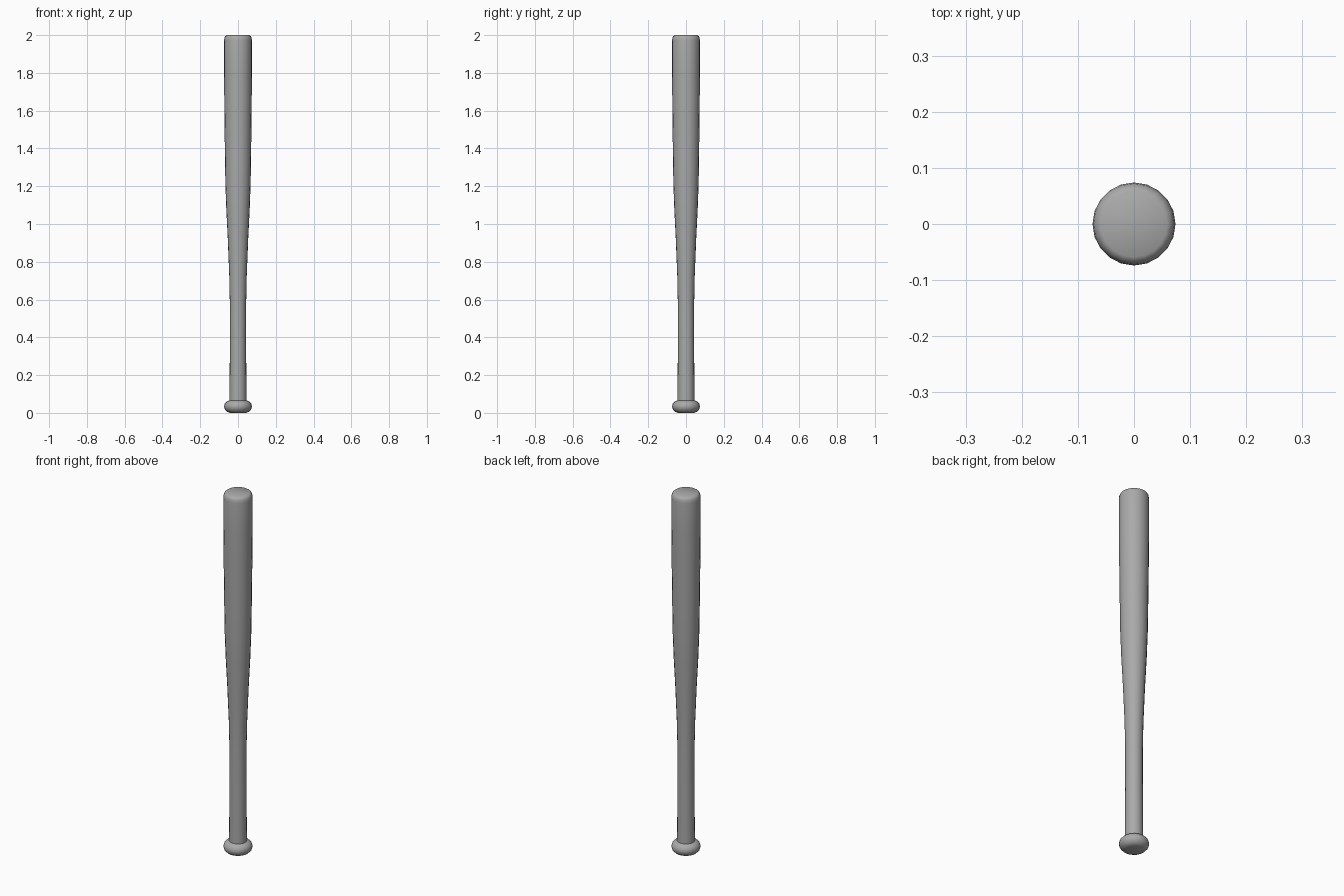
import bpy, bmesh, math

cube = bpy.data.objects.get("Cube")
if cube:
    bpy.data.objects.remove(cube, do_unlink=True)

SIDES = 20

grey = bpy.data.materials.new("plain_grey")
grey.use_nodes = True
colour = (0.4, 0.4, 0.4, 1)
grey.diffuse_color = colour
grey.node_tree.nodes["Principled BSDF"].inputs["Base Color"].default_value = colour


def lathe(name, profile):
    """Turn (radius, height) points around z, with flat caps at both ends."""
    bm = bmesh.new()
    rings = []
    for r, z in profile:
        rings.append([bm.verts.new((r * math.cos(2 * math.pi * i / SIDES),
                                    r * math.sin(2 * math.pi * i / SIDES), z))
                      for i in range(SIDES)])
    for low, high in zip(rings, rings[1:]):
        for i in range(SIDES):
            j = (i + 1) % SIDES
            bm.faces.new((low[i], low[j], high[j], high[i]))
    bm.faces.new(rings[0][::-1])
    bm.faces.new(rings[-1])
    mesh = bpy.data.meshes.new(name)
    bm.to_mesh(mesh)
    bm.free()
    mesh.materials.append(grey)
    obj = bpy.data.objects.new(name, mesh)
    bpy.context.collection.objects.link(obj)
    bpy.ops.object.select_all(action="DESELECT")
    obj.select_set(True)
    bpy.context.view_layer.objects.active = obj
    bpy.ops.object.shade_smooth_by_angle(angle=math.radians(40))
    return obj


# One continuous turned body: rounded knob, slim handle, taper, barrel, eased tip
knob = [(0.043, 0), (0.058, 0.006), (0.070, 0.019), (0.074, 0.034),
        (0.070, 0.049), (0.060, 0.060), (0.045, 0.066)]
handle = [(0.044, 0.2), (0.043, 0.4), (0.043, 0.57), (0.046, 0.72)]
barrel = [(0.054, 0.92), (0.062, 1.08), (0.067, 1.22), (0.070, 1.42),
          (0.072, 1.6), (0.074, 1.8), (0.074, 1.97)]
tip = [(0.072, 1.985), (0.067, 1.995), (0.059, 2.0)]
lathe("bat", knob + handle + barrel + tip)
